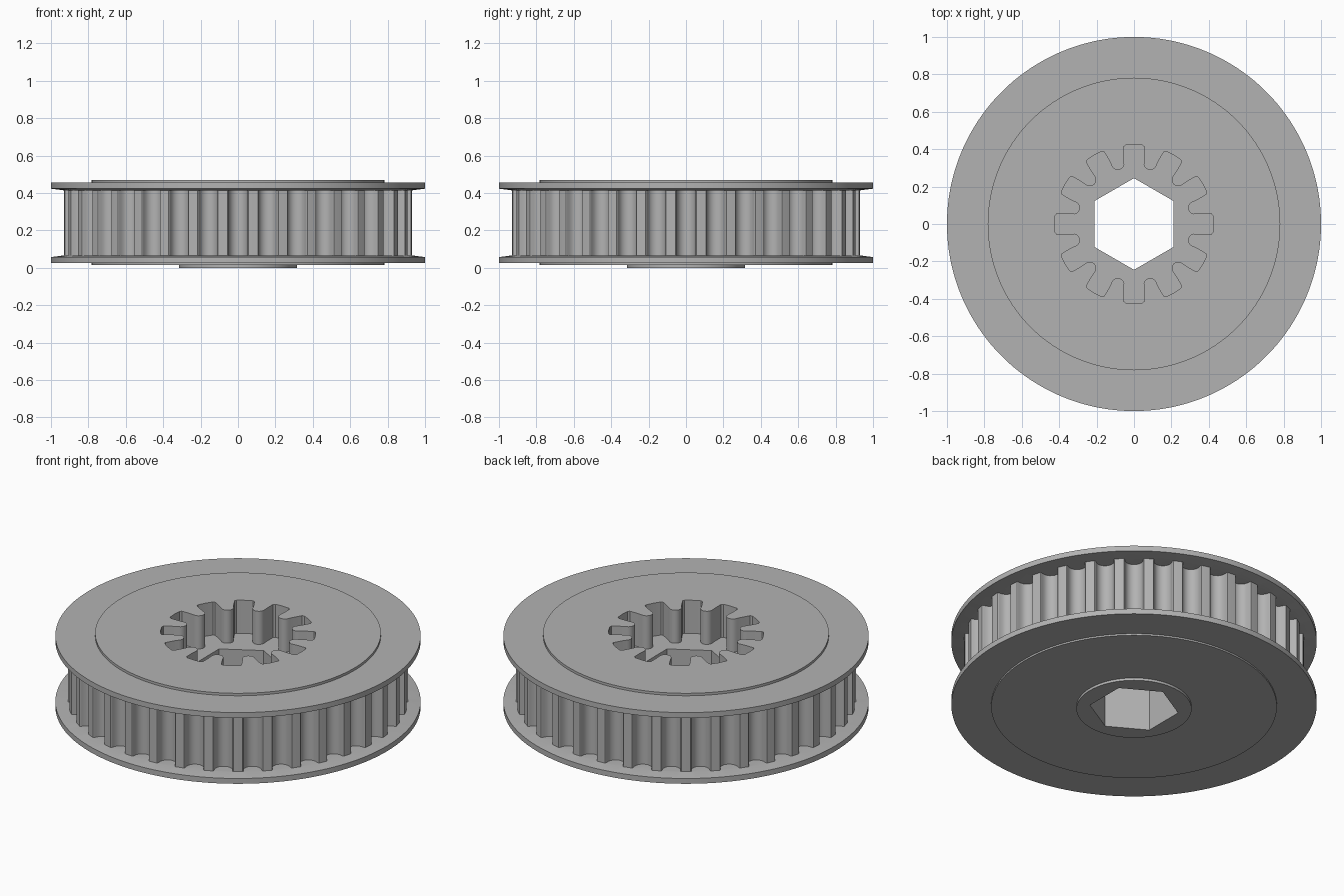
import bpy, bmesh, math

if "Cube" in bpy.data.objects:
    bpy.data.objects.remove(bpy.data.objects["Cube"])

TEETH = 36
SEGS = 180

grey = bpy.data.materials.new("plain grey")
grey.diffuse_color = (0.45, 0.45, 0.45, 1)
grey.use_nodes = True
grey.node_tree.nodes["Principled BSDF"].inputs["Base Color"].default_value = grey.diffuse_color


def make_object(name, bm):
    bmesh.ops.recalc_face_normals(bm, faces=bm.faces)
    mesh = bpy.data.meshes.new(name)
    bm.to_mesh(mesh)
    bm.free()
    mesh.materials.append(grey)
    obj = bpy.data.objects.new(name, mesh)
    bpy.context.collection.objects.link(obj)
    return obj


def loft(bm, rings):
    """Skin equal-length rings of points and cap both ends."""
    rings = [[bm.verts.new(p) for p in ring] for ring in rings]
    for a, b in zip(rings, rings[1:]):
        for i in range(len(a)):
            j = (i + 1) % len(a)
            bm.faces.new((a[i], a[j], b[j], b[i]))
    bm.faces.new(rings[0][::-1])
    bm.faces.new(rings[-1])


def prism(bm, outline, z0, z1):
    loft(bm, [[(x, y, z) for x, y in outline] for z in (z0, z1)])


def circle(r, n, start=0.0):
    return [(r * math.cos(start + math.tau * i / n),
             r * math.sin(start + math.tau * i / n)) for i in range(n)]


def turned(points, angle):
    c, s = math.cos(angle), math.sin(angle)
    return [(x * c - y * s, x * s + y * c) for x, y in points]


# Pulley body: raised bosses, two flanges and the belt channel
profile = [(0.315, 0.0), (0.315, 0.015), (0.782, 0.015), (0.782, 0.025),
           (1.0, 0.025), (1.0, 0.057), (0.932, 0.066), (0.932, 0.414),
           (1.0, 0.423), (1.0, 0.455), (0.782, 0.455), (0.782, 0.47)]
bm = bmesh.new()
loft(bm, [[(x, y, z) for x, y in circle(r, SEGS)] for r, z in profile])
pulley = make_object("pulley", bm)

# Rounded belt grooves between the teeth
arc = [(0.914 - 0.05 * math.cos(t), 0.05 * math.sin(t))
       for t in [math.radians(-90 + 18 * i) for i in range(11)]]
groove = ([(0.945, -0.058), (0.932, -0.057), (0.926, -0.052)] + arc
          + [(0.926, 0.052), (0.932, 0.057), (0.945, 0.058)])
bm = bmesh.new()
for k in range(TEETH):
    prism(bm, turned(groove, math.tau * k / TEETH), 0.066, 0.414)
groove_cutter = make_object("groove_cutter", bm)

# Splined pocket: twelve square slots with rounded teeth between them
slot = [(0.36, -0.055), (0.413, -0.055), (0.422, -0.045),
        (0.425, 0.0), (0.422, 0.045), (0.413, 0.055), (0.36, 0.055)]
tip = [(0.335 + 0.035 * math.cos(t), 0.035 * math.sin(t))
       for t in [math.radians(270 - 22.5 * i) for i in range(9)]]
pocket = []
for k in range(12):
    pocket += turned(slot, math.radians(30 * k))
    pocket += turned(tip, math.radians(30 * k + 15))
bm = bmesh.new()
prism(bm, pocket, 0.27, 0.6)
pocket_cutter = make_object("pocket_cutter", bm)

# Hexagonal shaft bore
bm = bmesh.new()
prism(bm, circle(0.245, 6, math.pi / 2), -0.1, 0.55)
bore_cutter = make_object("bore_cutter", bm)

# Cut everything out of the body
bpy.context.view_layer.objects.active = pulley
pulley.select_set(True)
for cutter in (groove_cutter, pocket_cutter, bore_cutter):
    cutter.hide_render = True
    cutter.select_set(False)
    mod = pulley.modifiers.new(cutter.name, 'BOOLEAN')
    mod.operation = 'DIFFERENCE'
    mod.solver = 'EXACT'
    mod.object = cutter
    bpy.ops.object.modifier_apply(modifier=mod.name)
    bpy.data.objects.remove(cutter)

bpy.ops.object.shade_smooth_by_angle(angle=math.radians(30))
